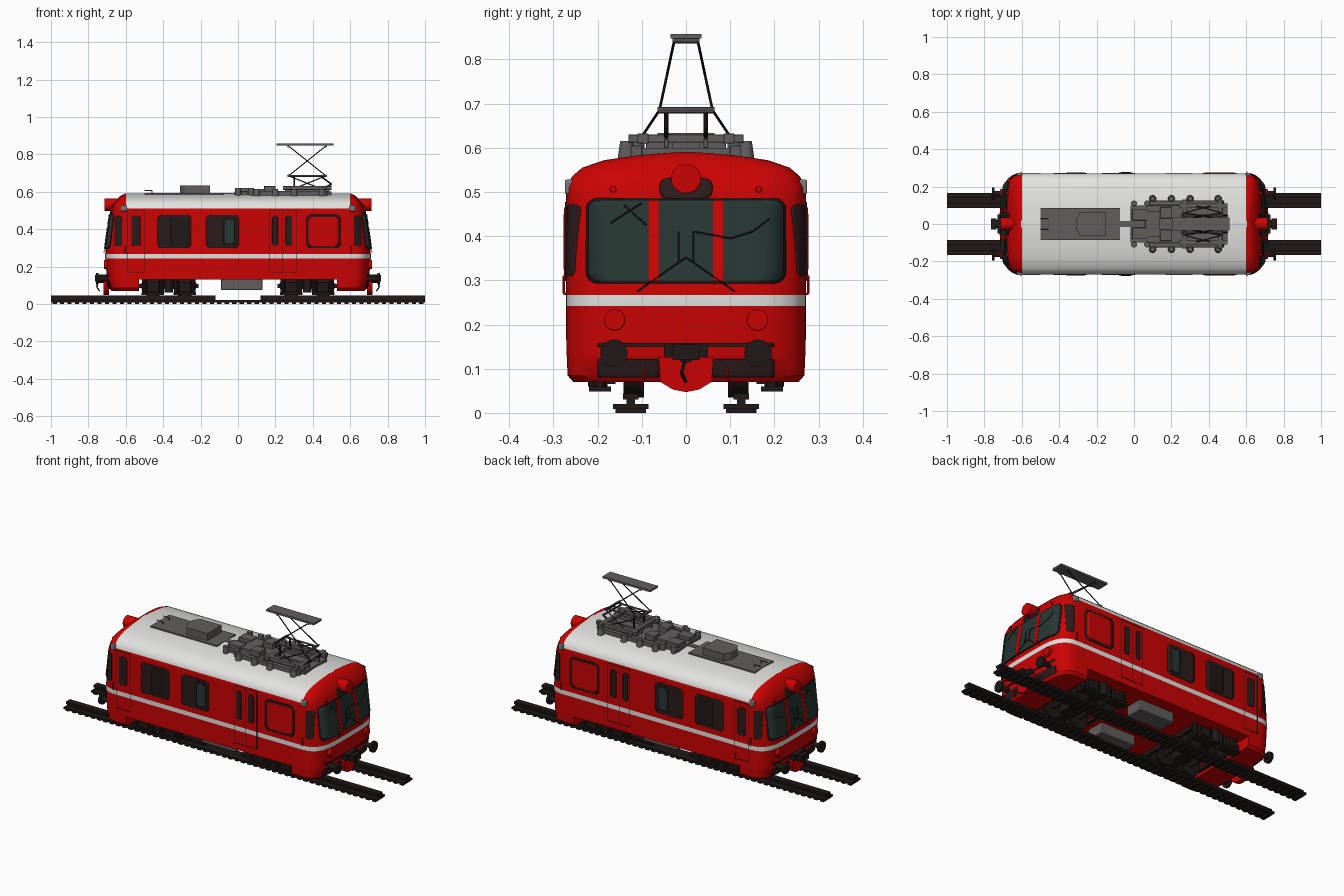
import bpy, bmesh, math
from mathutils import Vector

if "Cube" in bpy.data.objects:
    bpy.data.objects.remove(bpy.data.objects["Cube"])

def mat(name, r, g, b):
    m = bpy.data.materials.new(name)
    m.diffuse_color = (r, g, b, 1)
    m.use_nodes = True
    m.node_tree.nodes["Principled BSDF"].inputs["Base Color"].default_value = m.diffuse_color
    return m

RED = mat("red paint", 0.60, 0.001, 0.001)
WHITE = mat("white paint", 0.76, 0.76, 0.74)
GLASS = mat("dark green glass", 0.020, 0.038, 0.033)
DARK = mat("dark window", 0.025, 0.011, 0.011)
BLACK = mat("black brown metal", 0.014, 0.009, 0.009)
GREY = mat("roof grey", 0.12, 0.11, 0.11)
STEEL = mat("light steel grey", 0.20, 0.19, 0.19)

# ---------- helpers ----------
def finish(bm, name, mats, smooth=True, bevel=0, solid=0):
    bmesh.ops.recalc_face_normals(bm, faces=bm.faces)
    me = bpy.data.meshes.new(name)
    bm.to_mesh(me)
    bm.free()
    ob = bpy.data.objects.new(name, me)
    bpy.context.collection.objects.link(ob)
    for m in mats if isinstance(mats, list) else [mats]:
        me.materials.append(m)
    if solid:
        md = ob.modifiers.new("thickness", 'SOLIDIFY')
        md.thickness, md.offset = solid, 0
    if bevel:
        md = ob.modifiers.new("bevel", 'BEVEL')
        md.width, md.segments = bevel, 2
    if smooth:
        bpy.ops.object.select_all(action='DESELECT')
        ob.select_set(True)
        bpy.context.view_layer.objects.active = ob
        bpy.ops.object.shade_smooth_by_angle(angle=math.radians(35))
    return ob

def box(bm, x0, x1, y0, y1, z0, z1):
    x0, x1, y0, y1 = min(x0, x1), max(x0, x1), min(y0, y1), max(y0, y1)
    for v in bmesh.ops.create_cube(bm, size=1)["verts"]:
        v.co = Vector(((x0 + x1) / 2 + v.co.x * (x1 - x0), (y0 + y1) / 2 + v.co.y * (y1 - y0),
                       (z0 + z1) / 2 + v.co.z * (z1 - z0)))

def cyl(bm, p, q, r, r2=None, seg=8):
    p, q = Vector(p), Vector(q)
    vs = bmesh.ops.create_cone(bm, cap_ends=True, segments=seg, radius1=r,
                               radius2=r if r2 is None else r2, depth=(q - p).length)["verts"]
    rot = Vector((0, 0, 1)).rotation_difference(q - p)
    for v in vs:
        v.co = rot @ v.co + (p + q) / 2

def rods(bm, pts, r, seg=6):
    for p, q in zip(pts, pts[1:]):
        cyl(bm, p, q, r, seg=seg)

# ---------- body shape: height, half length, half width ----------
PROF = [(.07, .675, .255), (.085, .69, .268), (.13, .70, .27), (.242, .71, .27), (.267, .71, .27),
        (.30, .707, .27), (.49, .68, .27), (.51, .675, .27), (.535, .665, .258), (.555, .65, .235),
        (.572, .635, .185), (.583, .62, .11), (.59, .605, .02)]

def prof(z):
    for a, b in zip(PROF, PROF[1:]):
        if z <= b[0]:
            t = (z - a[0]) / (b[0] - a[0])
            return a[1] + t * (b[1] - a[1]), a[2] + t * (b[2] - a[2])
    return PROF[-1][1:]

def end_x(y, z):
    L, W = prof(z)
    return .6 + (L - .6) * max(0, 1 - abs(y / W) ** 5) ** (1 / 2.2)

def side_y(x, z):
    L, W = prof(z)
    return W * max(0, 1 - max(0, (abs(x) - .6) / (L - .6)) ** 2.2) ** .2

HALF = [1, .985, .95, .9, .8, .65, .45, .2]
YS = HALF + [-t for t in reversed(HALF)]

def loft(bm, rings):
    rings = [[bm.verts.new(c) for c in ring] for ring in rings]
    n = len(rings[0])
    for a, b in zip(rings, rings[1:]):
        for i in range(n):
            j = (i + 1) % n
            bm.faces.new((a[i], a[j], b[j], b[i]))
    bm.faces.new(rings[0])
    bm.faces.new(rings[-1])

# car body: white stripe by height, white roof between the red ends
bm = bmesh.new()
rings = []
for z, L, W in PROF[2:]:
    e = [(end_x(t * W, z), t * W, z) for t in YS]
    rings.append(e + [(-x, -y, z) for x, y, z in e])
loft(bm, rings)
for f in bm.faces:
    c = f.calc_center_median()
    if .242 < c.z < .267 or (c.z > .51 and abs(c.x) < .6):
        f.material_index = 1
finish(bm, "car_body", [RED, WHITE])

# low skirts under both ends
bm = bmesh.new()
for s in (1, -1):
    loft(bm, [[(s * x, y, z) for x, y in [(end_x(t * W, z), t * W) for t in YS] + [(.53, -W), (.53, W)]]
              for z, L, W in PROF[:3]])
finish(bm, "end_skirts", RED)

# ---------- rounded plates that follow the body ----------
def patch(name, maps, rects, r, m, thick=.008):
    bm = bmesh.new()
    for fn in maps:
        for u0, u1, v0, v1 in rects:
            arc = [r * (1 - math.cos(k * math.pi / 8)) for k in range(5)]
            vs = [v0 + a for a in arc] + [v0 + r + (v1 - v0 - 2 * r) * k / 4 for k in (1, 2, 3)]
            vs += [v1 - a for a in reversed(arc)]
            grid = []
            for v in vs:
                d = max(0, r - min(v - v0, v1 - v))
                trim = r - math.sqrt(max(0, r * r - d * d))
                a, b = u0 + trim, u1 - trim
                grid.append([bm.verts.new(fn(a + (b - a) * k / 10, v)) for k in range(11)])
            for g, h in zip(grid, grid[1:]):
                for k in range(10):
                    bm.faces.new((g[k], g[k + 1], h[k + 1], h[k]))
    return finish(bm, name, m, solid=thick)

def ends(off):
    return [lambda u, v, s=s: (s * (end_x(u, v) + off), u, v) for s in (1, -1)]

def sides(off):
    return [lambda u, v, s=s: (u, s * (side_y(u, v) + off), v) for s in (1, -1)]

# end windows, seals and dark patches
patch("windscreen_seal", ends(0), [(-.226, .226, .293, .486)], .026, BLACK, .006)
patch("windscreen_panes", ends(.002), [(-.22, .22, .298, .481)], .022, GLASS)
patch("windscreen_posts", ends(.004), [(-.085, -.061, .298, .481), (.061, .085, .298, .481)], .002, RED)
patch("lamp_backing", ends(.001), [(-.06, .06, .485, .53)], .018, DARK, .006)
patch("end_recess", ends(.001), [(-.2, -.06, .082, .122), (.06, .2, .082, .122),
                                 (-.2, .2, .149, .158)], .004, DARK, .006)
# side windows
patch("passenger_windows", sides(0), [(-.43, -.25, .30, .475), (-.17, .005, .30, .475)], .022, DARK)
patch("window_frames", sides(.002), [(-.36, -.262, .313, .462), (-.08, -.01, .313, .462)], .015, BLACK)
patch("window_vent_panes", sides(.003), [(-.07, -.02, .325, .45)], .012, GLASS)
patch("luggage_window_seal", sides(0), [(.366, .549, .298, .477)], .025, DARK)
patch("luggage_window_pane", sides(.002), [(.378, .537, .31, .465)], .02, RED)
patch("door_windows", sides(0), [(-.57, -.522, .31, .472), (.183, .213, .31, .472),
                                 (.255, .29, .31, .472)], .012, DARK)
patch("cab_side_windows", sides(0), [(-.66, -.62, .31, .472), (.62, .66, .31, .472)], .014, DARK, .004)
# door seams
seams = []
for a, b in ((-.59, -.502), (.168, .31)):
    seams += [(x, x + .003, .165, .5) for x in (a, b)] + [(a, b, .165, .168), (a, b, .497, .5)]
seams.append((.235, .238, .165, .5))
patch("door_seams", sides(0), seams, .001, DARK, .003)

# ---------- end fittings on both ends ----------
lamps, black, red, wipers = (bmesh.new() for _ in range(4))
for s in (1, -1):
    cyl(lamps, (s * .64, 0, .53), (s * .715, 0, .53), .034, seg=24)
    loft(red, [[(s * x, y, z) for y, z in ((-.062, .125), (-.058, .07), (-.03, .053), (0, .047),
                                           (.03, .053), (.058, .07), (.062, .125))] for x in (.69, .72)])
    cyl(black, (s * .69, 0, .135), (s * .745, 0, .135), .022, seg=12)
    box(black, s * .735, s * .765, -.03, .03, .12, .155)
    box(black, s * .70, s * .73, -.05, .05, .128, .158)
    rods(black, [(s * .745, 0, .13), (s * .755, -.01, .09), (s * .74, 0, .07)], .004)
    for y in (-1, 1):
        cyl(lamps, (s * .69, y * .162, .21), (s * .717, y * .162, .21), .024, seg=20)
        cyl(lamps, (s * .66, y * .165, .506), (s * .685, y * .165, .506), .008, seg=10)
        cyl(black, (s * .68, y * .163, .135), (s * .745, y * .163, .135), .014, seg=12)
        cyl(black, (s * .745, y * .163, .135), (s * .76, y * .163, .135), .031, seg=24)
        rods(red, [(s * .69, y * .09, .11), (s * .71, y * .095, .085), (s * .695, y * .1, .06)], .003)
        # grab rails beside the cab doors
        rods(red, [(s * .605, y * .266, .31), (s * .605, y * .277, .31), (s * .605, y * .277, .27),
                   (s * .605, y * .266, .27)], .003)
    for line in (((-.11, .275), (0, .352), (.11, .275)), ((-.016, .342), (-.016, .41)),
                 ((.016, .342), (.016, .41)), ((-.17, .43), (-.1, .475)), ((-.14, .47), (-.09, .425)),
                 ((.02, .41), (.1, .395), (.15, .41), (.19, .44))):
        rods(wipers, [(s * (end_x(y, z) + .008), y, z) for y, z in line], .0018)
finish(lamps, "end_lamps", RED, bevel=.003)
finish(red, "plough_and_grab_rails", RED)
finish(black, "buffers_and_couplers", BLACK)
finish(wipers, "wipers", BLACK)
bm = bmesh.new()
for s in (1, -1):
    for y in (1, -1):
        box(bm, s * .595, s * .625, y * .255, y * .274, .495, .528)
finish(bm, "marker_boxes", STEEL, bevel=.004)

# ---------- roof equipment ----------
bm = bmesh.new()
box(bm, -.5, -.075, -.085, .085, .575, .593)
box(bm, -.075, -.02, -.015, .015, .58, .594)
finish(bm, "roof_walkway", GREY)
bm = bmesh.new()
loft(bm, [[(x, y, z) for x, y in ((-.31, -.03), (-.285, -.065), (-.15, -.065), (-.15, .065), (-.285, .065),
                                  (-.31, .03))] for z in (.59, .634)])
for y in (-.03, .03):
    rods(bm, [(-.46, y, .59), (-.46, y, .606), (-.5, y, .606)], .003)
box(bm, -.02, .5, -.1, .1, .565, .6)
for x, y, w, d, h in ((.03, .05, .04, .03, .62), (.03, -.05, .04, .03, .62), (.1, 0, .04, .07, .615),
                      (.17, .06, .03, .03, .63), (.17, -.06, .03, .03, .63)):
    box(bm, x - w, x + w, y - d, y + d, .59, h)
for s in (1, -1):
    box(bm, .08, .48, s * .1, s * .125, .575, .605)
    for x in (.1, .2, .3, .45):
        cyl(bm, (x, s * .135, .56), (x, s * .135, .615), .022, .014, 12)
    for x in (0, .07):
        cyl(bm, (x, s * .11, .575), (x, s * .11, .62), .016, seg=10)
    box(bm, .24, .5, s * .085, s * .11, .61, .632)
    box(bm, .25, .49, s * .04, s * .05, .60, .62)
for x in (.27, .46):
    box(bm, x - .012, x + .012, -.13, .13, .612, .63)
finish(bm, "roof_equipment", GREY, bevel=.003)

# pantograph linkage and collector head
bm, head = bmesh.new(), bmesh.new()
for s in (1, -1):
    for a, b, c in ((.27, .47, .42), (.47, .27, .32)):
        rods(bm, [(a, s * .06, .685), (b, s * .026, .845)], .003)
        rods(bm, [(a, s * .06, .685), (c, s * .1, .625)], .003)
    rods(bm, [(.44, s * .045, .685), (.5, s * .045, .64), (.44, s * .045, .61)], .005)
    rods(bm, [(.3, s * .045, .61), (.3, s * .045, .685)], .005)
for x in (.27, .47):
    cyl(head, (x, -.065, .685), (x, .065, .685), .007)
    cyl(head, (x, -.03, .842), (x, .03, .842), .006)
for y in (-.045, .045):
    cyl(head, (.27, y, .685), (.47, y, .685), .005)
box(head, .205, .51, -.035, .035, .847, .858)
finish(bm, "pantograph_arms", BLACK)
finish(head, "pantograph_frame_and_head", GREY)

# ---------- underframe ----------
bm = bmesh.new()
for s in (1, -1):
    box(bm, -.09, .13, s * .1, s * .205, .075, .135)
finish(bm, "equipment_boxes", GREY, bevel=.004)
bm = bmesh.new()
for c in (-.37, .37):
    box(bm, c - .04, c + .04, -.2, .2, .08, .135)
    for s in (1, -1):
        box(bm, c - .15, c + .15, s * .175, s * .195, .085, .11)
        for x in (c - .085, c + .085):
            cyl(bm, (x, s * .105, .097), (x, s * .142, .097), .055, seg=28)
            cyl(bm, (x, s * .095, .097), (x, s * .107, .097), .062, seg=28)
            box(bm, x - .03, x + .03, s * .16, s * .218, .065, .115)
            for k in (-.045, .045):
                cyl(bm, (x + k, s * .195, .055), (x + k, s * .195, .13), .014, seg=10)
            box(bm, x - .06, x + .06, s * .17, s * .22, .048, .06)
        cyl(bm, (c, s * .2, .06), (c, s * .2, .13), .022, seg=12)
    for x in (c - .085, c + .085):
        cyl(bm, (x, -.2, .097), (x, .2, .097), .014, seg=12)
    for x in (c - .15, c + .15):
        box(bm, x - .01, x + .01, -.195, .195, .085, .108)
finish(bm, "bogies", BLACK)

# ---------- track: rail foot with clips, rail head left out in the middle ----------
bm = bmesh.new()
for y in (-.125, .125):
    box(bm, -1, 1, y - .04, y + .04, .009, .02)
    for i in range(50):
        x = -.98 + i * .04
        box(bm, x - .011, x + .011, y - .035, y + .035, 0, .01)
    for a, b in ((-1, -.12), (.12, 1)):
        box(bm, a, b, y - .01, y + .01, .018, .034)
        box(bm, a, b, y - .018, y + .018, .03, .044)
finish(bm, "rails", BLACK, smooth=False)
